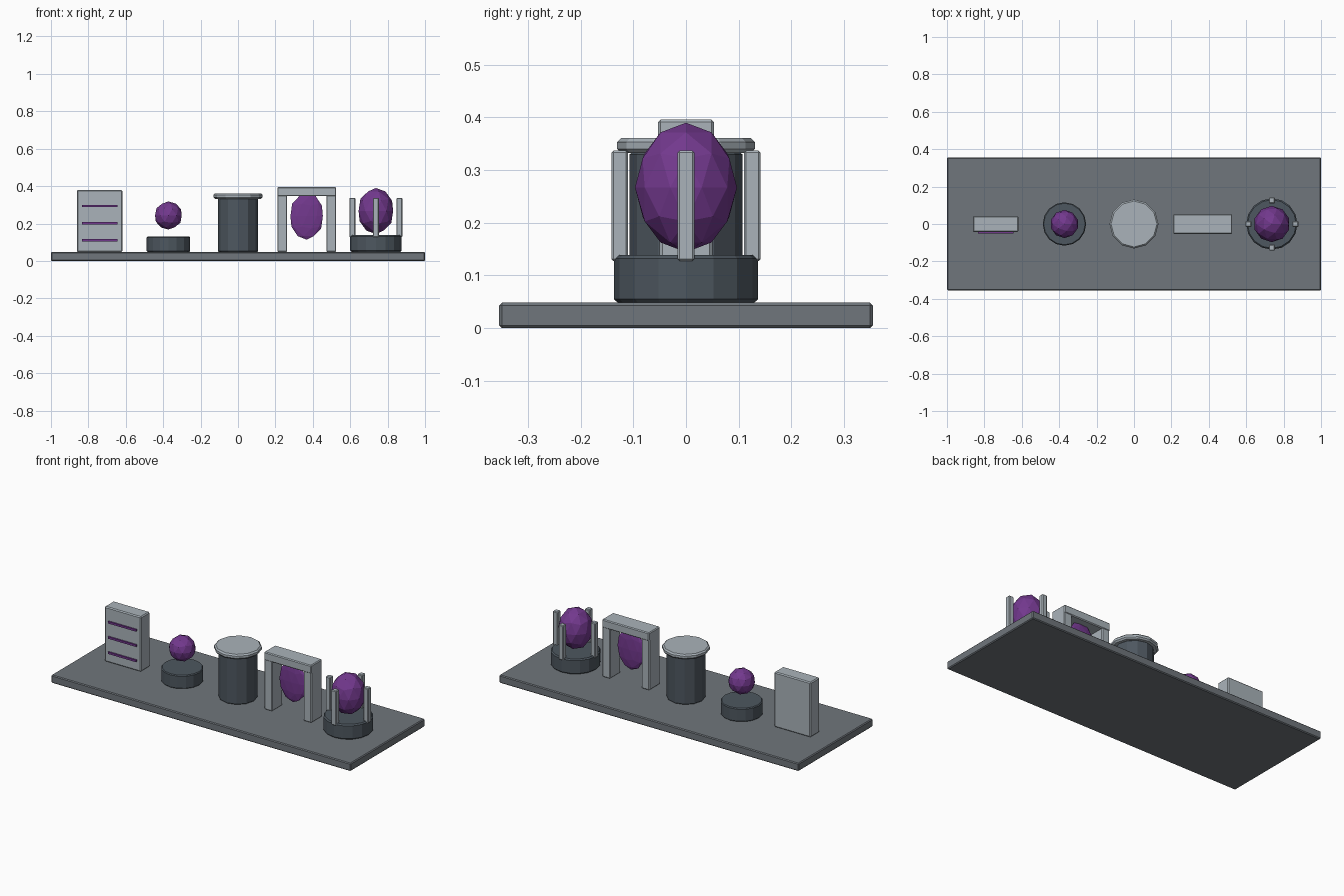
import bpy
from math import cos, sin, pi

if "Cube" in bpy.data.objects:
    bpy.data.objects.remove(bpy.data.objects["Cube"])


def mat(name, col):
    m = bpy.data.materials.new(name)
    m.diffuse_color = (*col, 1)
    m.use_nodes = True
    m.node_tree.nodes["Principled BSDF"].inputs["Base Color"].default_value = m.diffuse_color
    return m


SLATE = mat("slate", (0.16, 0.18, 0.20))
DARK = mat("dark_stone", (0.075, 0.095, 0.115))
PALE = mat("pale_stone", (0.40, 0.45, 0.49))
PURPLE = mat("purple_crystal", (0.17, 0.04, 0.27))


def finish(name, m, bevel=0.0):
    o = bpy.context.object
    o.name = name
    o.data.materials.append(m)
    if bevel:
        b = o.modifiers.new("bevel", 'BEVEL')
        b.width = bevel
        b.segments = 1
        b.limit_method = 'ANGLE'
        b.angle_limit = 0.8
    return o


def box(name, x, y, z, m, bevel=0.005):
    # x, y, z are (low, high) pairs
    c = [(a + b) / 2 for a, b in (x, y, z)]
    bpy.ops.mesh.primitive_cube_add(size=1, location=c)
    o = bpy.context.object
    o.scale = [b - a for a, b in (x, y, z)]
    bpy.ops.object.transform_apply(location=False, rotation=False, scale=True)
    return finish(name, m, bevel)


def drum(name, x, r, z0, z1, sides, m, bevel=0.005):
    bpy.ops.mesh.primitive_cylinder_add(vertices=sides, radius=r, depth=z1 - z0,
                                        location=(x, 0, (z0 + z1) / 2))
    return finish(name, m, bevel)


def gem(name, x, z, scale):
    bpy.ops.mesh.primitive_ico_sphere_add(subdivisions=2, radius=1, location=(x, 0, z))
    bpy.context.object.scale = scale
    bpy.ops.object.transform_apply(location=False, rotation=False, scale=True)
    return finish(name, PURPLE)


# Base slab
box("base", (-1, 1), (-0.355, 0.355), (0, 0.048), SLATE)

# Tablet with three engraved glowing strips on the front
box("tablet", (-0.862, -0.618), (-0.043, 0.043), (0.048, 0.38), PALE, 0.006)
for i, z in enumerate((0.11, 0.202, 0.294)):
    box(f"tablet_strip_{i}", (-0.833, -0.645), (-0.052, -0.04), (z - 0.006, z + 0.006), PURPLE, 0)

# Floating orb over a low pedestal
drum("orb_pedestal", -0.372, 0.116, 0.048, 0.13, 16, DARK)
gem("floating_orb", -0.372, 0.243, (0.075, 0.075, 0.075))

# Capped column
drum("column", 0, 0.107, 0.048, 0.335, 12, DARK)
drum("column_cap", 0, 0.131, 0.332, 0.361, 12, PALE, 0.008)

# Gateway with a flat portal
for side, x in (("left", 0.21), ("right", 0.472)):
    box(f"gate_post_{side}", (x, x + 0.053), (-0.05, 0.05), (0.048, 0.36), PALE)
box("gate_lintel", (0.21, 0.525), (-0.053, 0.053), (0.346, 0.396), PALE)
gem("portal", 0.367, 0.24, (0.091, 0.018, 0.126))

# Crystal held by four prongs on a pedestal
CX = 0.737
drum("crystal_pedestal", CX, 0.137, 0.048, 0.139, 16, DARK, 0.007)
gem("crystal", CX, 0.267, (0.097, 0.097, 0.123))
for i in range(4):
    px, py = CX + 0.126 * cos(i * pi / 2), 0.126 * sin(i * pi / 2)
    box(f"prong_{i}", (px - 0.016, px + 0.016), (py - 0.016, py + 0.016), (0.127, 0.337), PALE, 0.004)
